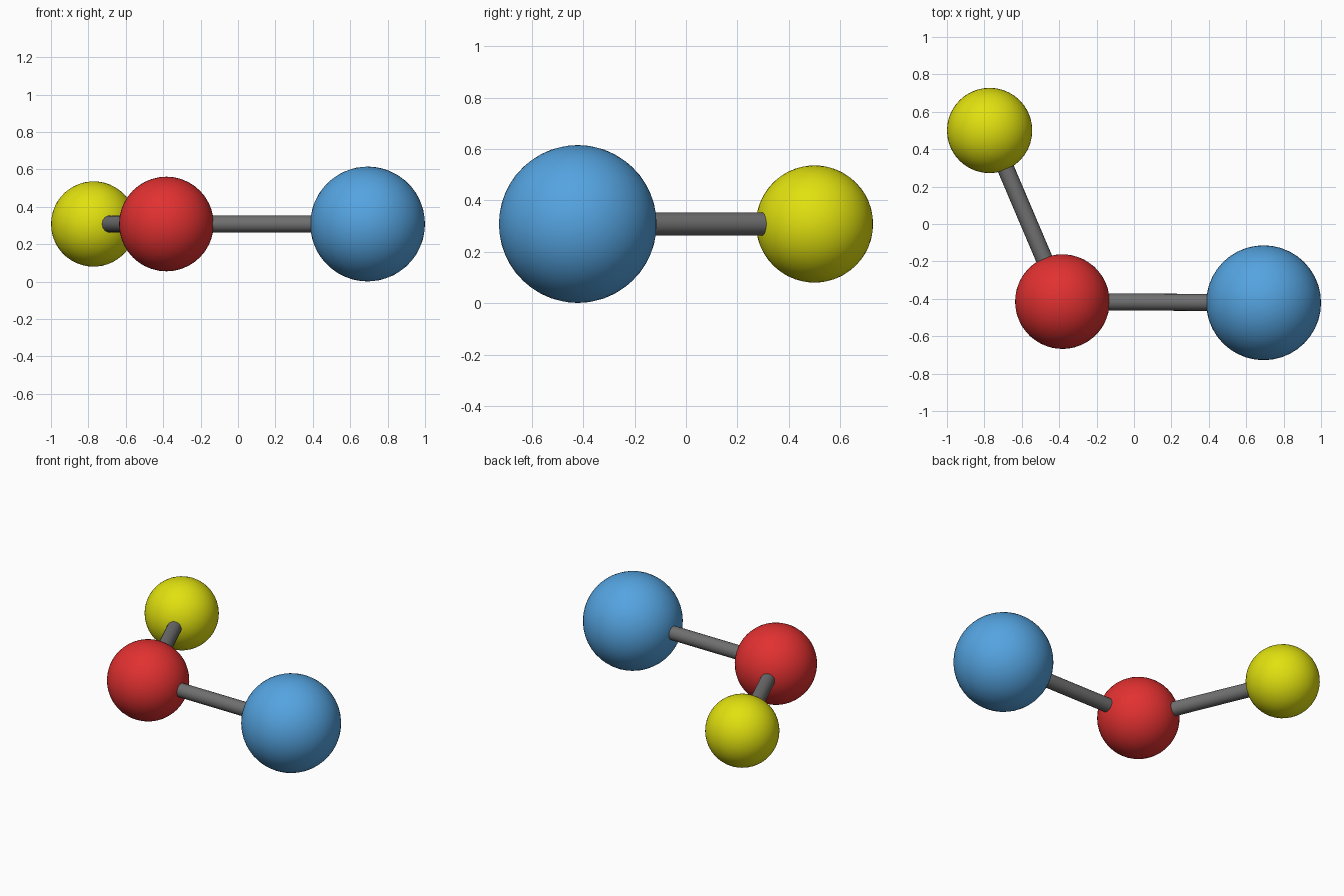
import bpy, math
from mathutils import Vector

if "Cube" in bpy.data.objects:
    bpy.data.objects.remove(bpy.data.objects["Cube"])

Z = 0.308
RED, BLUE, YELLOW = (Vector((-0.383, -0.415, Z)), Vector((0.693, -0.421, Z)),
                     Vector((-0.772, 0.5, Z)))


def finish(obj, name, color):
    obj.name = name
    mat = bpy.data.materials.new(name + "_paint")
    mat.diffuse_color = (*color, 1)
    mat.use_nodes = True
    mat.node_tree.nodes["Principled BSDF"].inputs["Base Color"].default_value = mat.diffuse_color
    obj.data.materials.append(mat)
    bpy.ops.object.shade_smooth_by_angle(angle=math.radians(40))


def atom(name, center, radius, color, tilt=0):
    bpy.ops.mesh.primitive_ico_sphere_add(subdivisions=4, radius=radius, location=center,
                                          rotation=(tilt, 0, 0))
    finish(bpy.context.object, name, color)


def bond(name, a, b, radius=0.0455):
    d = b - a
    bpy.ops.mesh.primitive_cylinder_add(vertices=20, radius=radius, depth=d.length,
                                        location=(a + b) / 2,
                                        rotation=d.to_track_quat('Z', 'Y').to_euler())
    finish(bpy.context.object, name, (0.16, 0.16, 0.16))


# Three balls
atom("red_ball", RED, 0.253, (0.76, 0.03, 0.03), math.pi / 2)
atom("blue_ball", BLUE, 0.307, (0.09, 0.37, 0.75))
atom("yellow_ball", YELLOW, 0.228, (0.75, 0.75, 0.005))

# Rods joining ball centres
bond("rod_to_blue", RED, BLUE)
bond("rod_to_yellow", RED, YELLOW)
